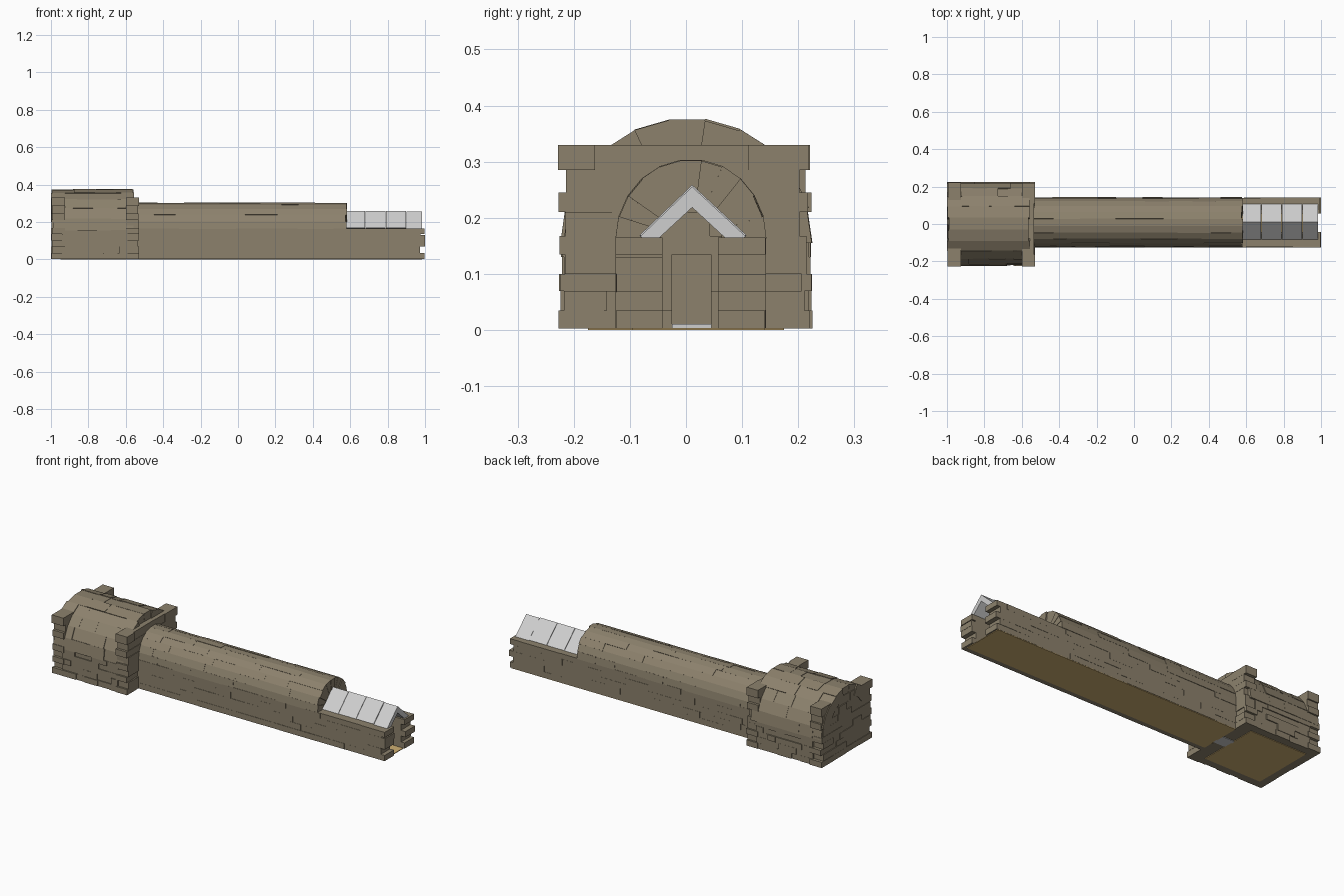
import bpy, bmesh, math, random

if "Cube" in bpy.data.objects:
    bpy.data.objects.remove(bpy.data.objects["Cube"])

random.seed(7)


def material(name, rgb):
    m = bpy.data.materials.new(name)
    m.diffuse_color = (*rgb, 1)
    m.use_nodes = True
    m.node_tree.nodes["Principled BSDF"].inputs["Base Color"].default_value = m.diffuse_color
    return m


STONE = material("brown stone", (0.265, 0.222, 0.152))
SLAB = material("pale grey slab", (0.62, 0.62, 0.62))
EARTH = material("tan earth floor", (0.62, 0.43, 0.17))
U = random.uniform


def finish(bm, name, mat):
    bmesh.ops.recalc_face_normals(bm, faces=bm.faces)
    me = bpy.data.meshes.new(name)
    bm.to_mesh(me)
    bm.free()
    me.materials.append(mat)
    ob = bpy.data.objects.new(name, me)
    bpy.context.collection.objects.link(ob)
    return ob


def prism(bm, section, x0, x1):
    """Extrude a closed (y, z) section along x."""
    a = [bm.verts.new((x0, y, z)) for y, z in section]
    b = [bm.verts.new((x1, y, z)) for y, z in section]
    n = len(section)
    bm.faces.new(a[::-1])
    bm.faces.new(b)
    for i in range(n):
        j = (i + 1) % n
        bm.faces.new((a[i], a[j], b[j], b[i]))


def box(bm, x0, x1, y0, y1, z0, z1):
    y0, y1 = sorted((y0, y1))
    prism(bm, [(y0, z0), (y1, z0), (y1, z1), (y0, z1)], min(x0, x1), max(x0, x1))


def cuts(a, b, size):
    """Split a run into stones of random length."""
    pts = [a]
    while b - pts[-1] > size * 1.5:
        pts.append(pts[-1] + size * U(0.6, 1.4))
    return list(zip(pts, pts[1:] + [b]))


def wall(bm, axis, a0, a1, zs, inner, outer, size, jut, rag0=0.0, rag1=0.0):
    """Coursed masonry along x or y, with jutting faces and ragged ends."""
    sign = 1 if outer > inner else -1
    for k, (z0, z1) in enumerate(zip(zs, zs[1:])):
        e0 = a0 + rag0 * (U(0.6, 1) if k % 2 else U(0, 0.3))
        e1 = a1 - rag1 * (U(0.6, 1) if k % 2 else U(0, 0.3))
        for s, e in cuts(e0, e1, size):
            o = outer - sign * U(0, jut)
            if axis == "x":
                box(bm, s, e, inner, o, z0, z1)
            else:
                box(bm, inner, o, s, e, z0, z1)


def vault(bm, x0, x1, cy, cz, r_in, ry, rz, n, size, jut, rag=0.0):
    """Barrel vault: n flat strips, each made of wedge stones."""
    for i in range(n):
        t = [math.pi * (i + k) / n for k in (0, 1)]
        for s, e in cuts(x0 + U(0, rag), x1 - U(0, rag), size):
            d = U(0, jut)
            out = [(cy + (ry - d) * math.cos(a), cz + (rz - d) * math.sin(a)) for a in t]
            inn = [(cy + r_in * math.cos(a), cz + r_in * math.sin(a)) for a in t]
            prism(bm, [inn[0], out[0], out[1], inn[1]], s, e)


B = 0.003  # underside of the stonework
LOW = [B, 0.035, 0.068, 0.1, 0.135, 0.165]
HIGH = [B, 0.035, 0.07, 0.1, 0.135, 0.168, 0.21, 0.245, 0.285, 0.33]

# Chamber side walls
bm = bmesh.new()
for s in (-1, 1):
    wall(bm, "x", -0.94, -0.59, [B, 0.035, 0.07, 0.1, 0.13, 0.157],
         s * 0.165, s * 0.224, 0.08, 0.009)
finish(bm, "chamber_side_walls", STONE)

# Chamber vault
bm = bmesh.new()
vault(bm, -1.0, -0.555, 0.002, 0.155, 0.16, 0.227, 0.224, 11, 0.09, 0.007, 0.01)
finish(bm, "chamber_vault", STONE)

# Chamber back wall with ragged corner stones
bm = bmesh.new()
wall(bm, "y", -0.228, 0.226, HIGH, -0.925, -1.0, 0.09, 0.007, 0.02, 0.02)
finish(bm, "chamber_back_wall", STONE)

# Chamber front wall, left open for the doorway
bm = bmesh.new()
wall(bm, "y", -0.228, -0.025, HIGH[:5], -0.6, -0.528, 0.08, 0.009, 0.018, 0)
wall(bm, "y", 0.045, 0.226, HIGH[:5], -0.6, -0.528, 0.08, 0.009, 0, 0.018)
wall(bm, "y", -0.228, 0.22, HIGH[4:], -0.6, -0.528, 0.1, 0.009, 0.018, 0.02)
finish(bm, "chamber_front_wall", STONE)

# Passage walls, running out to the open entrance
bm = bmesh.new()
for inner, outer in ((-0.042, -0.126), (0.057, 0.143)):
    wall(bm, "x", -0.545, 1.0, LOW, inner, outer, 0.11, 0.003, 0, 0.03)
box(bm, 0.9, 1.0, -0.126, -0.042, 0.1, 0.13)
finish(bm, "passage_walls", STONE)

# Passage vault
bm = bmesh.new()
vault(bm, -0.545, 0.583, 0.009, 0.163, 0.055, 0.135, 0.142, 11, 0.14, 0.003, 0.008)
finish(bm, "passage_vault", STONE)

# Leaning pairs of slabs over the entrance
bm = bmesh.new()
edges = [0.58, 0.68, 0.79, 0.9, 0.985]
for x0, x1 in zip(edges, edges[1:]):
    d = U(-0.003, 0.003)
    for foot, heel in ((-0.083, -0.048), (0.108, 0.07)):
        prism(bm, [(foot, 0.168 + d), (heel, 0.164), (0.011, 0.221 + d), (0.011, 0.258 + d)],
              x0 + 0.001, x1 - 0.001)
finish(bm, "entrance_roof_slabs", SLAB)

# Door sill
bm = bmesh.new()
box(bm, -0.605, -0.525, -0.025, 0.045, 0, 0.011)
finish(bm, "door_sill", SLAB)

# Floors
bm = bmesh.new()
box(bm, -0.53, 0.985, -0.095, 0.14, 0, 0.004)
finish(bm, "passage_floor", EARTH)
bm = bmesh.new()
box(bm, -0.95, -0.6, -0.175, 0.175, 0, 0.004)
finish(bm, "chamber_floor", EARTH)
